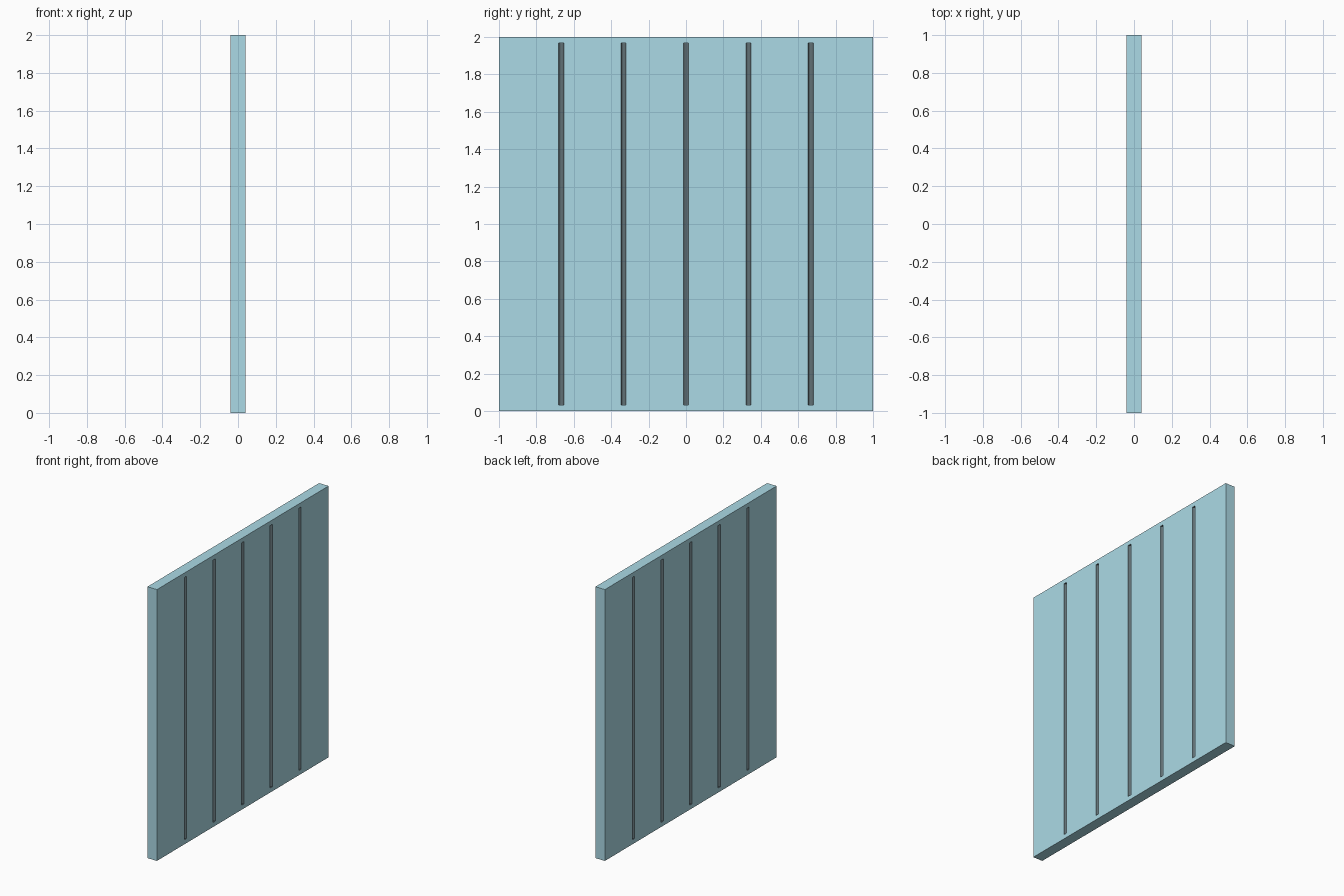
import bpy, bmesh, math
from mathutils import Matrix

if "Cube" in bpy.data.objects:
    bpy.data.objects.remove(bpy.data.objects["Cube"])

WIDTH, HEIGHT, THICK = 2.0, 2.0, 0.078
GROOVES, GROOVE_R, MARGIN = 5, 0.014, 0.033


def make_material(name, rgb):
    mat = bpy.data.materials.new(name)
    mat.diffuse_color = (*rgb, 1)
    mat.use_nodes = True
    mat.node_tree.nodes["Principled BSDF"].inputs["Base Color"].default_value = mat.diffuse_color
    return mat


pale = make_material("pale_blue", (0.41, 0.70, 0.79))
dark = make_material("dark_slate", (0.12, 0.165, 0.18))


def make_object(name, bm, mat):
    mesh = bpy.data.meshes.new(name)
    bm.to_mesh(mesh)
    bm.free()
    mesh.materials.append(mat)
    obj = bpy.data.objects.new(name, mesh)
    bpy.context.collection.objects.link(obj)
    return obj


# Flat square slab
bm = bmesh.new()
bmesh.ops.create_cube(bm, size=1, matrix=Matrix.Translation((0, 0, HEIGHT / 2))
                      @ Matrix.Diagonal((THICK, WIDTH, HEIGHT, 1)))
panel = make_object("wall_panel", bm, pale)

# Round rods that carve the five vertical grooves on both faces
bm = bmesh.new()
for side in (-1, 1):
    for i in range(GROOVES):
        y = WIDTH * ((i + 1) / (GROOVES + 1) - 0.5)
        place = (Matrix.Translation((side * THICK / 2, y, HEIGHT / 2))
                 @ Matrix.Rotation(math.radians(15), 4, 'Z'))
        bmesh.ops.create_cone(bm, cap_ends=True, segments=12, radius1=GROOVE_R,
                              radius2=GROOVE_R, depth=HEIGHT - 2 * MARGIN, matrix=place)
cutter = make_object("groove_cutter", bm, pale)

# Cut the grooves, then discard the cutter
cut = panel.modifiers.new("grooves", 'BOOLEAN')
cut.operation = 'DIFFERENCE'
cut.solver = 'EXACT'
cut.object = cutter
bpy.context.view_layer.objects.active = panel
panel.select_set(True)
bpy.ops.object.modifier_apply(modifier=cut.name)
bpy.data.objects.remove(cutter)

# Groove walls (every face clear of the slab's outer planes) are dark
panel.data.materials.clear()
panel.data.materials.append(pale)
panel.data.materials.append(dark)
for face in panel.data.polygons:
    c = face.center
    outer = (abs(abs(c.x) - THICK / 2) < 1e-4 or abs(abs(c.y) - WIDTH / 2) < 1e-4
             or abs(c.z - HEIGHT / 2) > HEIGHT / 2 - 1e-4)
    face.material_index = 0 if outer else 1
